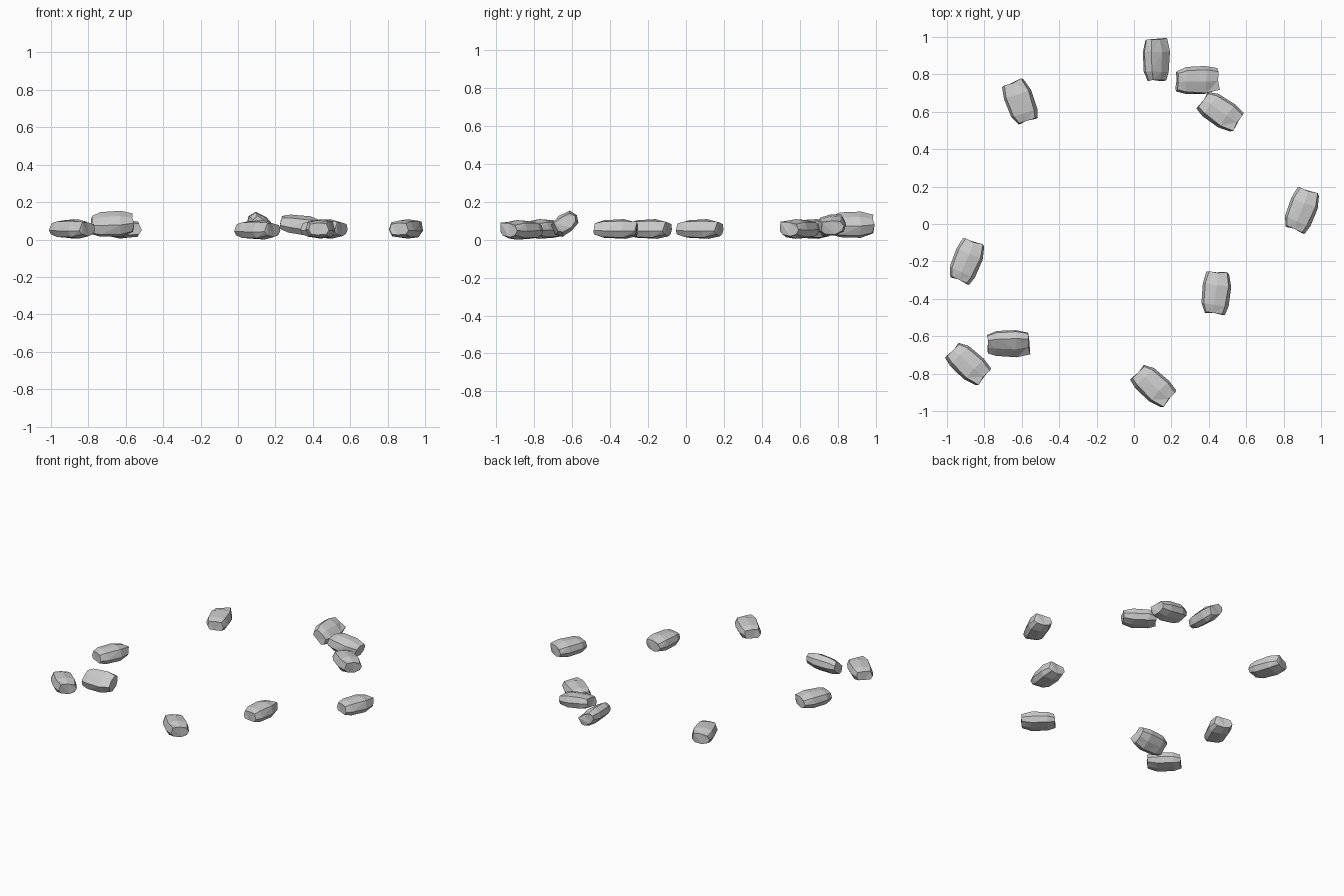
import bpy, bmesh, random
from math import radians
from mathutils import Matrix, Vector

if "Cube" in bpy.data.objects:
    bpy.data.objects.remove(bpy.data.objects["Cube"])

random.seed(4)

# Cross-section of a stone: chamfered slab (width, height factors)
PROFILE = [(-1.0, -0.2), (-0.72, -0.85), (0.1, -1.0), (0.75, -0.8),
           (1.0, -0.1), (0.82, 0.75), (0.05, 1.0), (-0.78, 0.85)]
# Stations along the length: x, sideways shift, half width, half height
STATIONS = [(-0.109, -0.004, 0.054, 0.033), (-0.064, 0.0, 0.072, 0.048),
            (0.045, 0.0, 0.076, 0.051), (0.109, 0.004, 0.060, 0.036)]


def stone_mesh():
    bm = bmesh.new()
    rings = []
    for x, shift, w, h in STATIONS:
        ring = []
        for a, b in PROFILE:
            j = [random.uniform(-0.004, 0.004) for _ in range(3)]
            ring.append(bm.verts.new((x + j[0], shift + a * w + j[1] * 0.7,
                                      b * h + j[2] * 0.6)))
        rings.append(ring)
    n = len(PROFILE)
    for r0, r1 in zip(rings, rings[1:]):
        for i in range(n):
            bm.faces.new((r0[i], r0[(i + 1) % n], r1[(i + 1) % n], r1[i]))
    bm.faces.new(rings[0])
    bm.faces.new(rings[-1])
    # small jutting corner at one end
    rings[-1][7].co += Vector((0.006, 0.0, 0.010))
    bmesh.ops.triangulate(bm, faces=bm.faces[:])
    bmesh.ops.recalc_face_normals(bm, faces=bm.faces[:])
    me = bpy.data.meshes.new("stone")
    bm.to_mesh(me)
    bm.free()
    return me


base = stone_mesh()

# Scattered stones: x, y, heading, roll, pitch, lowest z
PLACES = [
    (0.12, 0.88, 90, 40, 0, 0.01),
    (0.34, 0.77, 0, 10, 8, 0.02),
    (0.46, 0.60, -35, 0, 0, 0.005),
    (0.898, 0.072, 68, 0, 0, 0.005),
    (0.44, -0.37, 83, 0, 0, 0.005),
    (0.103, -0.866, -43, 0, 0, 0.0),
    (-0.887, -0.748, -43, 0, 0, 0.005),
    (-0.67, -0.64, 0, 40, -2, 0.015),
    (-0.893, -0.20, 67, 0, 0, 0.005),
    (-0.61, 0.655, 109, 0, 0, 0.005),
]
for i, (x, y, heading, roll, pitch, low) in enumerate(PLACES):
    rot = (Matrix.Rotation(radians(heading), 4, 'Z')
           @ Matrix.Rotation(radians(pitch), 4, 'Y')
           @ Matrix.Rotation(radians(roll), 4, 'X'))
    pts = [rot @ v.co for v in base.vertices]
    mid = [(min(p[k] for p in pts) + max(p[k] for p in pts)) / 2 for k in (0, 1)]
    z = low - min(p.z for p in pts)
    ob = bpy.data.objects.new(f"stone_{i + 1}", base)
    ob.matrix_world = Matrix.Translation((x - mid[0], y - mid[1], z)) @ rot
    bpy.context.collection.objects.link(ob)
